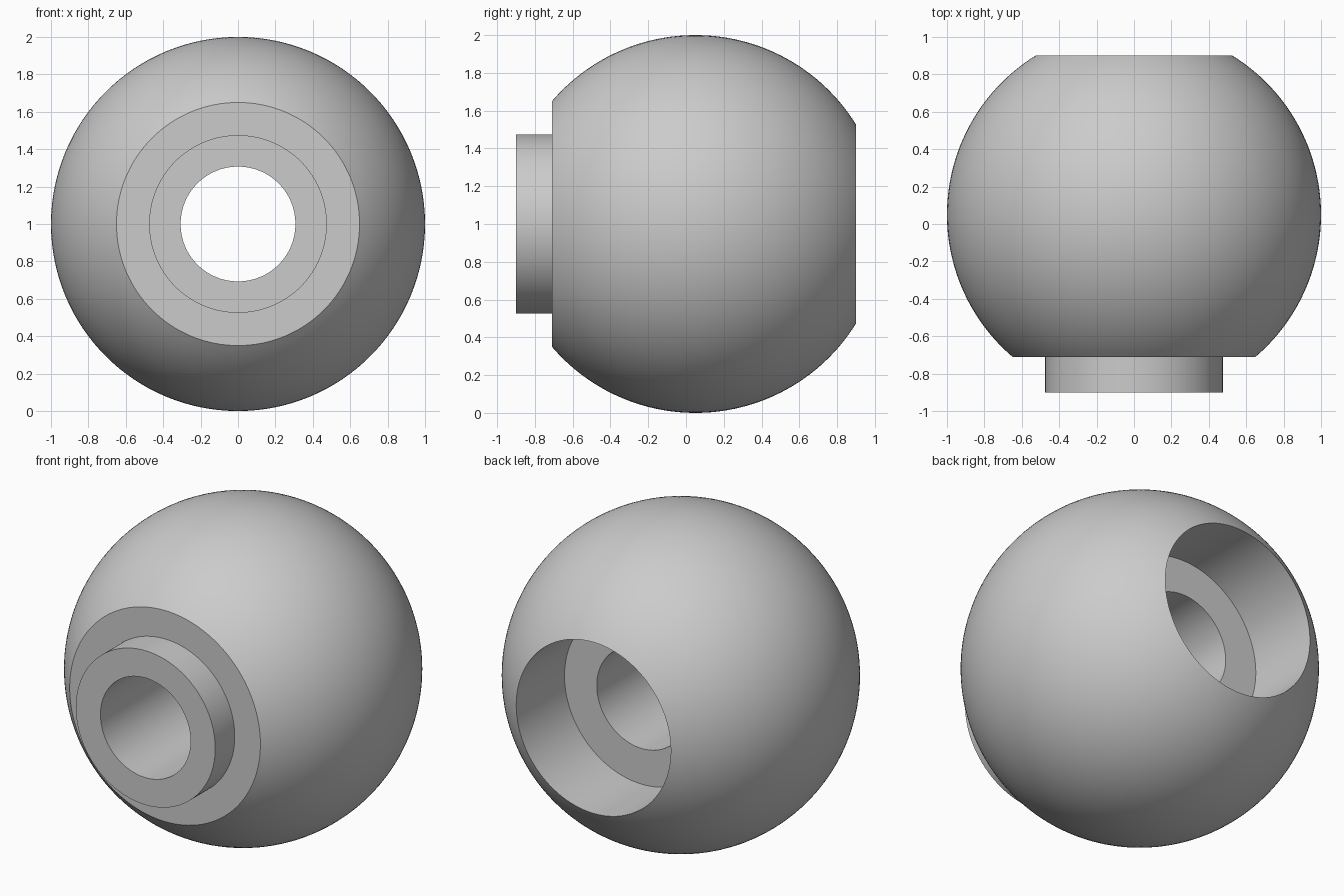
import bpy, bmesh, math
from mathutils import Matrix, Vector

cube = bpy.data.objects.get("Cube")
if cube:
    bpy.data.objects.remove(cube, do_unlink=True)

SEGMENTS = 128
ARC_STEPS = 56
CENTRE_Y, CENTRE_Z, RADIUS = 0.05, 1.0, 1.0
FRONT_FLAT, COLLAR_FRONT, BACK_RIM, BORE_FLOOR = -0.71, -0.9, 0.9, 0.43
COLLAR_R, HOLE_R = 0.475, 0.307

# Single grey material
grey = bpy.data.materials.new("plain grey")
grey.use_nodes = True
colour = (0.6, 0.6, 0.6, 1)
grey.diffuse_color = colour
grey.node_tree.nodes["Principled BSDF"].inputs["Base Color"].default_value = colour

# Closed half profile as (radius, y): collar, truncated ball, counterbore, hole
start = math.acos((FRONT_FLAT - CENTRE_Y) / RADIUS)
end = math.acos((BACK_RIM - CENTRE_Y) / RADIUS)
angles = [start + (end - start) * i / ARC_STEPS for i in range(ARC_STEPS + 1)]
ball = [(RADIUS * math.sin(a), CENTRE_Y + RADIUS * math.cos(a)) for a in angles]
socket_r = ball[-1][0]
profile = [(HOLE_R, COLLAR_FRONT), (COLLAR_R, COLLAR_FRONT), (COLLAR_R, FRONT_FLAT)]
profile += ball + [(socket_r, BORE_FLOOR), (HOLE_R, BORE_FLOOR)]

# Turn the profile around the y axis
bm = bmesh.new()
verts = [bm.verts.new((r, y, 0)) for r, y in profile]
edges = [bm.edges.new((v, verts[(i + 1) % len(verts)])) for i, v in enumerate(verts)]
bmesh.ops.spin(bm, geom=verts + edges, cent=Vector(), axis=(0, 1, 0),
               angle=math.tau, steps=SEGMENTS, use_duplicate=False)
bmesh.ops.remove_doubles(bm, verts=bm.verts, dist=0.0001)
bmesh.ops.recalc_face_normals(bm, faces=bm.faces)
bmesh.ops.transform(bm, matrix=Matrix.Translation((0, 0, CENTRE_Z)), verts=bm.verts)

mesh = bpy.data.meshes.new("ball_knob")
bm.to_mesh(mesh)
bm.free()
mesh.materials.append(grey)
knob = bpy.data.objects.new("ball_knob", mesh)
bpy.context.collection.objects.link(knob)

# Smooth curved surfaces with crisp rims
bpy.ops.object.select_all(action="DESELECT")
knob.select_set(True)
bpy.context.view_layer.objects.active = knob
bpy.ops.object.shade_smooth_by_angle(angle=math.radians(30))
